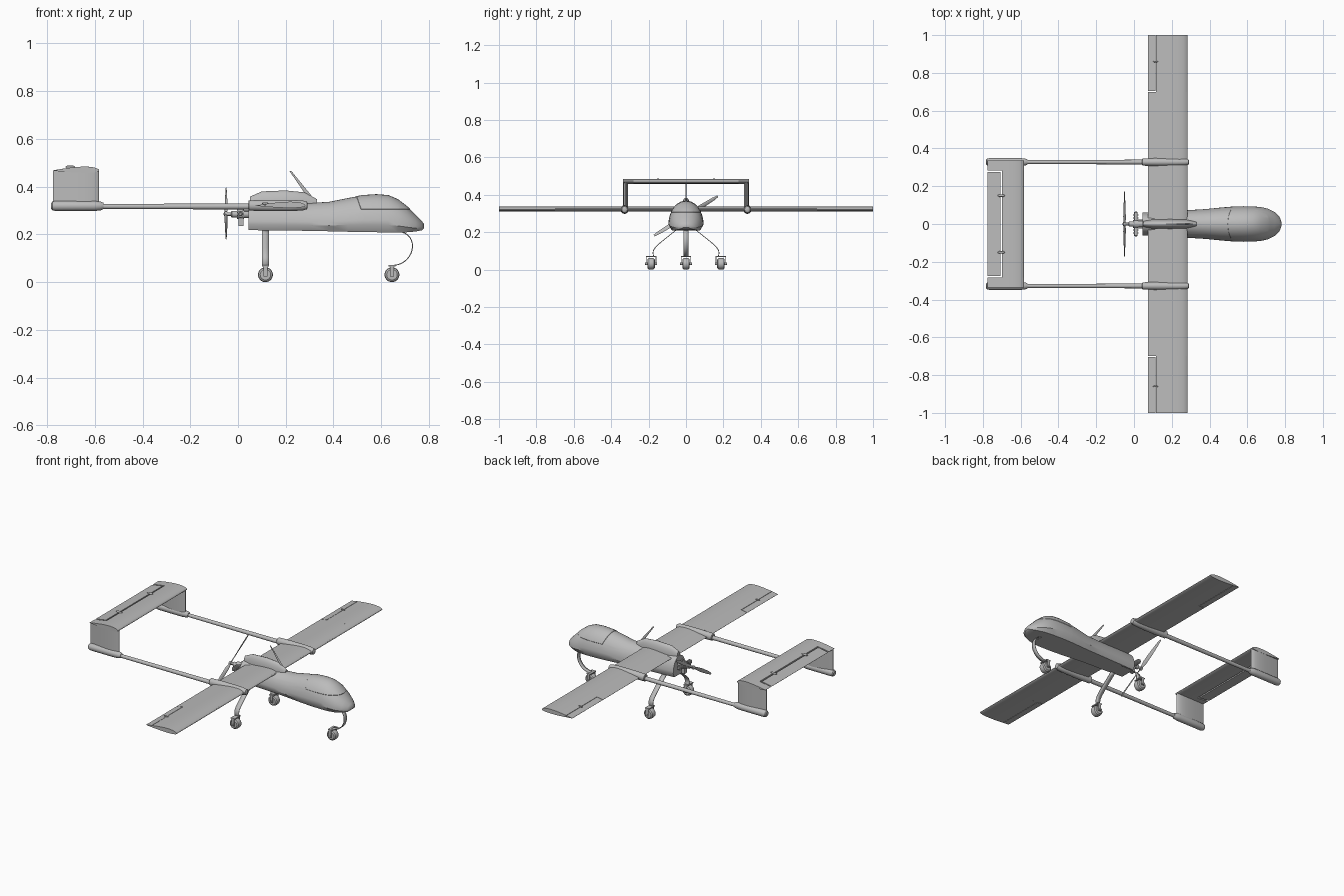
import bpy, bmesh, math
from mathutils import Vector, Matrix
from mathutils.geometry import interpolate_bezier

cube = bpy.data.objects.get("Cube")
if cube:
    bpy.data.objects.remove(cube)

grey = bpy.data.materials.new("airframe_grey")
grey.use_nodes = True
COLOUR = (0.5, 0.5, 0.5, 1)
grey.diffuse_color = COLOUR
grey.node_tree.nodes["Principled BSDF"].inputs["Base Color"].default_value = COLOUR


def finish(name, bm, angle=35):
    bmesh.ops.recalc_face_normals(bm, faces=bm.faces)
    me = bpy.data.meshes.new(name)
    bm.to_mesh(me)
    bm.free()
    me.materials.append(grey)
    ob = bpy.data.objects.new(name, me)
    bpy.context.collection.objects.link(ob)
    bpy.ops.object.select_all(action='DESELECT')
    ob.select_set(True)
    bpy.context.view_layer.objects.active = ob
    bpy.ops.object.shade_smooth_by_angle(angle=math.radians(angle))
    return ob


def loft_mesh(rings):
    bm = bmesh.new()
    loops = [[bm.verts.new(p) for p in ring] for ring in rings]
    n = len(loops[0])
    for a, b in zip(loops, loops[1:]):
        for i in range(n):
            bm.faces.new((a[i], a[(i + 1) % n], b[(i + 1) % n], b[i]))
    bm.faces.new(loops[0])
    bm.faces.new(loops[-1])
    return bm


def box(name, centre, size):
    bm = bmesh.new()
    bmesh.ops.create_cube(bm, size=1)
    bmesh.ops.scale(bm, vec=size, verts=bm.verts)
    bmesh.ops.translate(bm, vec=centre, verts=bm.verts)
    return finish(name, bm)


def lathe(name, centre, axis, profile, sides=24, squash=1):
    # profile: (distance along axis, radius)
    turn = Vector((0, 0, 1)).rotation_difference(Vector(axis)).to_matrix()
    rings = []
    for d, r in profile:
        ring = []
        for i in range(sides):
            t = math.tau * i / sides
            ring.append(Vector(centre) + turn @ Vector((r * math.cos(t), r * math.sin(t) * squash, d)))
        rings.append(ring)
    return finish(name, loft_mesh(rings))


# Wing sections: u runs from the leading edge (0) to the trailing edge (1)
def half_thickness(u):
    return 5 * (0.2969 * math.sqrt(u) - 0.126 * u - 0.3516 * u**2 + 0.2843 * u**3 - 0.1 * u**4)


def foil(name, lead, chord, thick, z, y0, y1, u0=0, u1=1, upper=1.3, lower=0.7, upright=False):
    steps = 14
    us = [u0 + (u1 - u0) * (1 - math.cos(math.pi * i / steps)) / 2 for i in range(steps + 1)]
    section = [(u, upper * half_thickness(u)) for u in us]
    section += [(u, -lower * half_thickness(u)) for u in reversed(us) if u > 0]
    rings = []
    for y in (y0, y1):
        if upright:
            rings.append([(lead - chord * u, z + thick * h, y) for u, h in section])
        else:
            rings.append([(lead - chord * u, y, z + thick * h) for u, h in section])
    return finish(name, loft_mesh(rings), 30)


# Fuselage: station, half width, top, bottom
stations = [(0.045, 0.06, 0.335, 0.218), (0.16, 0.068, 0.337, 0.216), (0.30, 0.074, 0.332, 0.215),
            (0.38, 0.079, 0.336, 0.213), (0.46, 0.087, 0.352, 0.211), (0.52, 0.092, 0.363, 0.21),
            (0.58, 0.094, 0.367, 0.209), (0.63, 0.093, 0.363, 0.208), (0.67, 0.09, 0.346, 0.208),
            (0.71, 0.081, 0.315, 0.209), (0.745, 0.063, 0.281, 0.212), (0.77, 0.04, 0.256, 0.217),
            (0.78, 0.012, 0.242, 0.226)]
rings = []
for x, w, top, low in stations:
    shoulder = low + (top - low) * 0.2
    ring = [(x, 0.8 * w, low), (x, w, shoulder)]
    ring += [(x, w * math.cos(t), shoulder + (top - shoulder) * math.sin(t))
             for t in [math.pi * i / 20 for i in range(1, 20)]]
    ring += [(x, -w, shoulder), (x, -0.8 * w, low)]
    rings.append(ring)
body = loft_mesh(rings)
# Nose cover, cut along straight seams and slightly raised
for point, normal in [((0, 0, 0.305), (0, 0, 1)), ((0.515, 0, 0.305), (1, 0, 0.35))]:
    bmesh.ops.bisect_plane(body, geom=body.verts[:] + body.edges[:] + body.faces[:],
                           plane_co=point, plane_no=normal, dist=1e-5)
bmesh.ops.recalc_face_normals(body, faces=body.faces)
cover = []
for f in body.faces:
    c = f.calc_center_median()
    if c.z > 0.305 and (c.x - 0.515) + 0.35 * (c.z - 0.305) > 0:
        cover.append(f)
bmesh.ops.inset_region(body, faces=cover, thickness=0.0015, depth=0.0015)
finish("fuselage", body)

# Main wing with separate ailerons
LEAD, CHORD, THICK, WING_Z = 0.282, 0.208, 0.026, 0.32
HINGE = 0.8
foil("wing_centre", LEAD, CHORD, THICK, WING_Z, -0.7, 0.7)
for side, s in (("left", 1), ("right", -1)):
    foil(side + "_outer_wing", LEAD, CHORD, THICK, WING_Z, s * 0.7, s, 0, HINGE)
    foil(side + "_aileron", LEAD, CHORD, THICK, WING_Z, s * 0.703, s, HINGE + 0.012, 1)
    lathe(side + "_aileron_hinge", (0.114, s * 0.86, 0.33), (1, 0, 0),
          [(-0.014, 0.001), (-0.008, 0.004), (0.008, 0.004), (0.014, 0.001)], 12)

# Wing root saddle
lathe("wing_saddle", (0, 0, 0.318), (1, 0, 0),
      [(0.05, 0.04), (0.1, 0.062), (0.2, 0.066), (0.28, 0.058), (0.33, 0.03)], 24, 0.4)

# Tail booms, fairings, pods and fins
TAIL_LEAD, TAIL_CHORD = -0.582, 0.194
for side, s in (("left", 1), ("right", -1)):
    y = s * 0.328
    lathe(side + "_tail_boom", (0, y, 0.317), (1, 0, 0), [(-0.57, 0.0105), (0.06, 0.0125)], 16)
    rear = [(0.043, 0.018), (0.046, 0.0215), (0.12, 0.0235), (0.22, 0.0235), (0.27, 0.021), (0.288, 0.016), (0.292, 0.008)]
    lathe(side + "_boom_fairing", (0, y, 0.321), (1, 0, 0), rear, 20, 0.9)
    lathe(side + "_tail_pod", (0, y, 0.319), (1, 0, 0),
          [(-0.783, 0.012), (-0.778, 0.018), (-0.765, 0.021), (-0.6, 0.021), (-0.575, 0.018), (-0.563, 0.013)], 24)
    fin = foil(side + "_fin", TAIL_LEAD, TAIL_CHORD, 0.026, 0, 0.325, 0.468, upper=1, lower=1, upright=True)
    fin.data.transform(Matrix.Translation((0, s * 0.323, 0)))
    foil(side + "_stabiliser_tip", TAIL_LEAD, TAIL_CHORD, 0.026, 0.467, s * 0.282, s * 0.336)
    lathe(side + "_elevator_hinge", (-0.703, s * 0.15, 0.482), (1, 0, 0),
          [(-0.02, 0.002), (-0.012, 0.006), (0.012, 0.006), (0.02, 0.002)], 12)

# Tailplane and elevator
foil("stabiliser", TAIL_LEAD, TAIL_CHORD, 0.026, 0.467, -0.282, 0.282, 0, 0.6)
foil("elevator", TAIL_LEAD, TAIL_CHORD, 0.026, 0.467, -0.274, 0.274, 0.645, 1)

# Engine
ENGINE_Z = 0.285
lathe("crankcase", (0, 0, ENGINE_Z), (1, 0, 0),
      [(-0.03, 0.009), (-0.026, 0.014), (-0.005, 0.014), (-0.005, 0.021), (0.026, 0.021), (0.026, 0.017), (0.06, 0.017)])
lathe("prop_shaft", (0, 0, ENGINE_Z), (1, 0, 0),
      [(-0.06, 0.004), (-0.056, 0.011), (-0.044, 0.011), (-0.044, 0.007), (-0.028, 0.007)], 16)
for side, s in (("left", 1), ("right", -1)):
    fins = []
    for i in range(5):
        d = 0.018 + i * 0.008
        fins += [(d, 0.009), (d, 0.014), (d + 0.004, 0.014), (d + 0.004, 0.009)]
    fins += [(0.062, 0.009), (0.065, 0.005)]
    lathe(side + "_engine_cylinder", (0.01, 0, ENGINE_Z), (0, s, 0), fins, 16)
box("carburettor", (0.012, 0, 0.252), (0.02, 0.024, 0.034))
for s in (-1, 1):
    box("engine_mount", (0.035, s * 0.02, ENGINE_Z + 0.014), (0.03, 0.006, 0.008))

# Two twisted propeller blades
for k in range(2):
    rings = []
    for r, w, pitch in [(0.005, 0.010, 60), (0.04, 0.022, 40), (0.1, 0.024, 24), (0.17, 0.018, 15), (0.2, 0.01, 12)]:
        p = math.radians(pitch)
        ring = []
        for i in range(10):
            t = math.tau * i / 10
            a, b = 0.5 * w * math.cos(t), 0.0022 * math.sin(t)
            ring.append(Vector((a * math.sin(p) + b * math.cos(p), r, a * math.cos(p) - b * math.sin(p))))
        rings.append(ring)
    blade = finish("propeller_blade", loft_mesh(rings))
    blade.data.transform(Matrix.Translation((-0.05, 0, ENGINE_Z + 0.002))
                         @ Matrix.Rotation(math.radians(31.7) + k * math.pi, 4, 'X'))

# Swept blade antenna
rings = []
for x, z, w in ((0.325, 0.325, 0.013), (0.22, 0.465, 0.004)):
    rings.append([(x + w * math.cos(t), 0.3 * w * math.sin(t), z) for t in [math.tau * i / 12 for i in range(12)]])
finish("antenna", loft_mesh(rings))


# Landing gear: bent spring strip, wheel and fork
def leg(name, points, across):
    bm = bmesh.new()
    across = Vector(across)
    path = interpolate_bezier(*[Vector(p) for p in points], 20)
    rows = [(bm.verts.new(p - across), bm.verts.new(p + across)) for p in path]
    for a, b in zip(rows, rows[1:]):
        bm.faces.new((a[0], a[1], b[1], b[0]))
    ob = finish(name, bm)
    mod = ob.modifiers.new("thickness", 'SOLIDIFY')
    mod.thickness = 0.004
    mod.offset = 0


def wheel(name, x, y):
    lathe(name + "_tyre", (x, y, 0.031), (0, 1, 0),
          [(-0.02, 0.014), (-0.02, 0.022), (-0.015, 0.029), (-0.006, 0.031),
           (0.006, 0.031), (0.015, 0.029), (0.02, 0.022), (0.02, 0.014)], 32)
    lathe(name + "_axle", (x, y, 0.031), (0, 1, 0), [(-0.032, 0.006), (0.032, 0.006)], 16)
    for s in (-1, 1):
        box(name + "_fork", (x, y + s * 0.026, 0.047), (0.018, 0.004, 0.048))
    box(name + "_fork_top", (x, y, 0.069), (0.028, 0.056, 0.006))


leg("nose_gear_leg", [(0.675, 0, 0.212), (0.765, 0, 0.2), (0.74, 0, 0.07), (0.645, 0, 0.07)], (0, 0.013, 0))
wheel("nose_wheel", 0.645, 0)
for side, s in (("left", 1), ("right", -1)):
    leg(side + "_main_gear_leg",
        [(0.115, s * 0.045, 0.218), (0.115, s * 0.15, 0.13), (0.115, s * 0.19, 0.115), (0.115, s * 0.172, 0.069)],
        (0.015, 0, 0))
    wheel(side + "_main_wheel", 0.115, s * 0.187)
